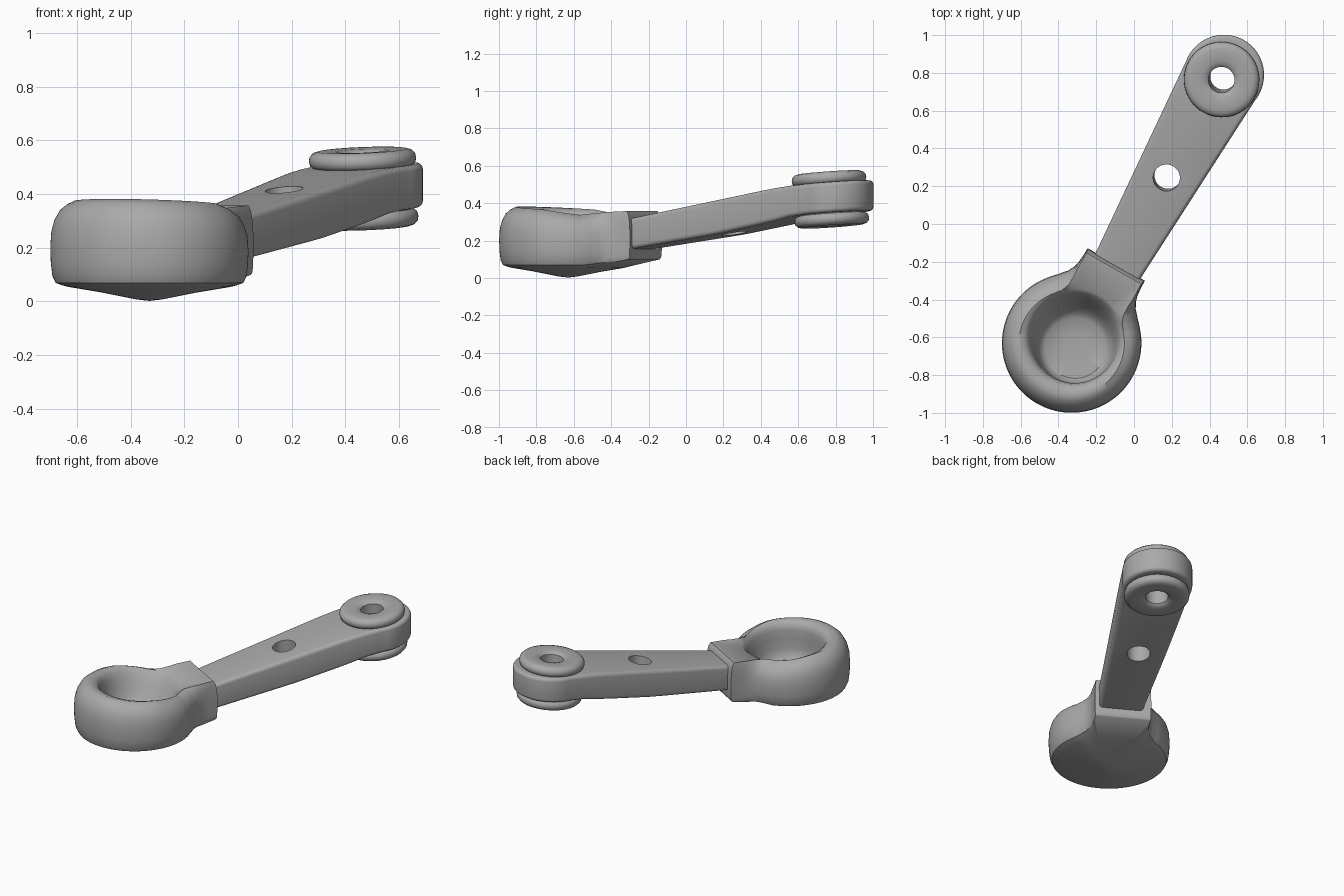
import bpy, bmesh, math
from mathutils import Vector, Matrix

if "Cube" in bpy.data.objects:
    bpy.data.objects.remove(bpy.data.objects["Cube"])

grey = bpy.data.materials.new("plain_grey")
grey.diffuse_color = (0.4, 0.4, 0.4, 1)
grey.use_nodes = True
grey.node_tree.nodes["Principled BSDF"].inputs["Base Color"].default_value = grey.diffuse_color

# Local frame: s runs along the arm from the cup centre, t points to its left
CX, CY = -0.33, -0.63
U, V = Vector((0.494, 0.870)), Vector((-0.870, 0.494))


def world(s, t, z):
    return Vector((CX + s * U.x + t * V.x, CY + s * U.y + t * V.y, z))


def interp(table, x):
    if x <= table[0][0]:
        return table[0][1]
    for (a, va), (b, vb) in zip(table, table[1:]):
        if x <= b:
            return va + (vb - va) * (x - a) / (b - a)
    return table[-1][1]


def finish(bm, name, angle):
    bmesh.ops.recalc_face_normals(bm, faces=bm.faces)
    me = bpy.data.meshes.new(name)
    bm.to_mesh(me)
    bm.free()
    me.materials.append(grey)
    ob = bpy.data.objects.new(name, me)
    bpy.context.collection.objects.link(ob)
    smooth(ob, angle)
    return ob


def smooth(ob, angle):
    bpy.ops.object.select_all(action='DESELECT')
    ob.select_set(True)
    bpy.context.view_layer.objects.active = ob
    bpy.ops.object.shade_smooth_by_angle(angle=math.radians(angle))


def skin(bm, rings, closed=False):
    pairs = list(zip(rings, rings[1:])) + ([(rings[-1], rings[0])] if closed else [])
    for a, b in pairs:
        n = len(a)
        for i in range(n):
            bm.faces.new((a[i], a[(i + 1) % n], b[(i + 1) % n], b[i]))


# Cup with its collar: stacked rings, outside, over the rim, down to the floor
N = 144
TOP = [(-.37, .382), (0, .366), (.25, .337), (.40, .355), (.5, .358)]
BOTTOM = [(.25, .06), (.40, .085), (.48, .10)]


def outline(th):
    a = abs(math.degrees(th))
    if a <= 20:
        return 0.478 / math.cos(th)
    return interp([(20, .509), (23.5, .440), (27, .408), (32.5, .383), (40, .372), (50, .369)], a)


bm = bmesh.new()
angles = [math.radians(-180 + 360 * i / N) for i in range(N)]
rings = []
for r, z in [(.05, .008), (.18, .034), (.30, .054)]:
    rings.append([bm.verts.new(world(r * math.cos(a), r * math.sin(a), z)) for a in angles])
# (inset from outline, height fraction)
SIDE = [(.045, 0), (.02, .03), (.008, .11), (.002, .27), (0, .45), (.004, .64),
        (.016, .78), (.036, .89), (.062, .96), (.09, 1)]
for d, f in SIDE:
    ring = []
    for a in angles:
        full = outline(a)
        k = 1 - 0.72 * min(1, max(0, (full - .37) / .06))
        r = full - d * k
        s, t = full * math.cos(a), r * math.sin(a)
        lo, hi = interp(BOTTOM, s), interp(TOP, s)
        ring.append(bm.verts.new(world(r * math.cos(a), t, lo + f * (hi - lo))))
    rings.append(ring)
# (radius, drop below rim fraction, centre s, centre t)
for r, g, cs, ct in [(.262, 0.03, .03, 0), (.245, .10, .03, 0), (.232, .22, .025, -.004), (.218, .45, .012, -.012),
                     (.203, .70, 0, -.02), (.185, .88, -.01, -.026), (.16, .97, -.014, -.03),
                     (.08, 1, -.016, -.03)]:
    ring = []
    for a in angles:
        s, t = cs + r * math.cos(a), ct + r * math.sin(a)
        hi = interp(TOP, s)
        ring.append(bm.verts.new(world(s, t, hi + g * (.12 - hi))))
    rings.append(ring)
skin(bm, rings)
for ring, p in ((rings[0], world(0, 0, 0.002)), (rings[-1], world(-.016, -.03, .118))):
    tip = bm.verts.new(p)
    for i in range(N):
        bm.faces.new((ring[i], ring[(i + 1) % N], tip))
finish(bm, "cup_with_collar", 42)

# Arm: tapered outline with a round end, bevelled, then lifted along its length
bm = bmesh.new()
pts = [(.40, .119), (.40, -.144)]
for i in range(41):
    a = math.radians(-100 + 200 * i / 40)
    pts.append((1.629 + .215 * math.cos(a), .213 * math.sin(a)))
face = bm.faces.new([bm.verts.new((s, t, -.5)) for s, t in pts])
ext = bmesh.ops.extrude_face_region(bm, geom=[face])
bmesh.ops.translate(bm, vec=(0, 0, 1), verts=[g for g in ext["geom"] if isinstance(g, bmesh.types.BMVert)])
bmesh.ops.scale(bm, vec=(1, 1, .166), verts=bm.verts)
rim = [e for e in bm.edges if abs(e.verts[0].co.z - e.verts[1].co.z) < 1e-4]
bmesh.ops.bevel(bm, geom=rim, offset=.022, segments=4, profile=.5, affect='EDGES')
for k in range(14):
    bmesh.ops.bisect_plane(bm, geom=bm.verts[:] + bm.edges[:] + bm.faces[:],
                           plane_co=(.48 + .09 * k, 0, 0), plane_no=(1, 0, 0))
UPPER = [(.40, .308), (1.35, .477), (1.5, .497), (1.85, .525)]
LOWER = [(.40, .145), (1.0, .232), (1.35, .298), (1.5, .334), (1.85, .362)]
for v in bm.verts:
    s, t, h = v.co
    lo, hi = interp(LOWER, s), interp(UPPER, s)
    v.co = world(s, t, lo + (h / .166 + .5) * (hi - lo))
arm = finish(bm, "arm", 35)

# Round holes through the arm
PIVOT = Vector((.468, .772, .42))
TILT = Vector((-.08 * U.x, -.08 * U.y, 1)).to_track_quat('Z', 'Y').to_matrix().to_4x4()
for x, y, z, r in [(.175, .25, .34, .071), (*PIVOT, .08)]:
    bpy.ops.mesh.primitive_cylinder_add(vertices=40, radius=r, depth=.6)
    cutter = bpy.context.object
    cutter.name = "hole_cutter"
    cutter.hide_render = True
    cutter.matrix_world = Matrix.Translation((x, y, z)) @ TILT
    bpy.context.view_layer.update()
    mod = arm.modifiers.new("hole", 'BOOLEAN')
    mod.operation, mod.solver, mod.object = 'DIFFERENCE', 'EXACT', cutter
    bpy.context.view_layer.objects.active = arm
    bpy.ops.object.modifier_apply(modifier=mod.name)
    bpy.data.objects.remove(cutter)
smooth(arm, 35)

# Washers above and below the round end, joined by a bushing through the hole
half = [(.069, 0), (.069, .125), (.078, .134), (.10, .141), (.165, .144), (.185, .138),
        (.197, .125), (.200, .108), (.196, .092), (.186, .083), (.178, .080), (.178, .05), (.088, .05)]
profile = half + [(r, -h) for r, h in reversed(half[1:])]
bm = bmesh.new()
M = Matrix.Translation(PIVOT) @ TILT
rings = []
for r, h in profile:
    rings.append([bm.verts.new(M @ Vector((r * math.cos(2 * math.pi * i / 64),
                                           r * math.sin(2 * math.pi * i / 64), h))) for i in range(64)])
skin(bm, rings, closed=True)
finish(bm, "end_washers", 40)
